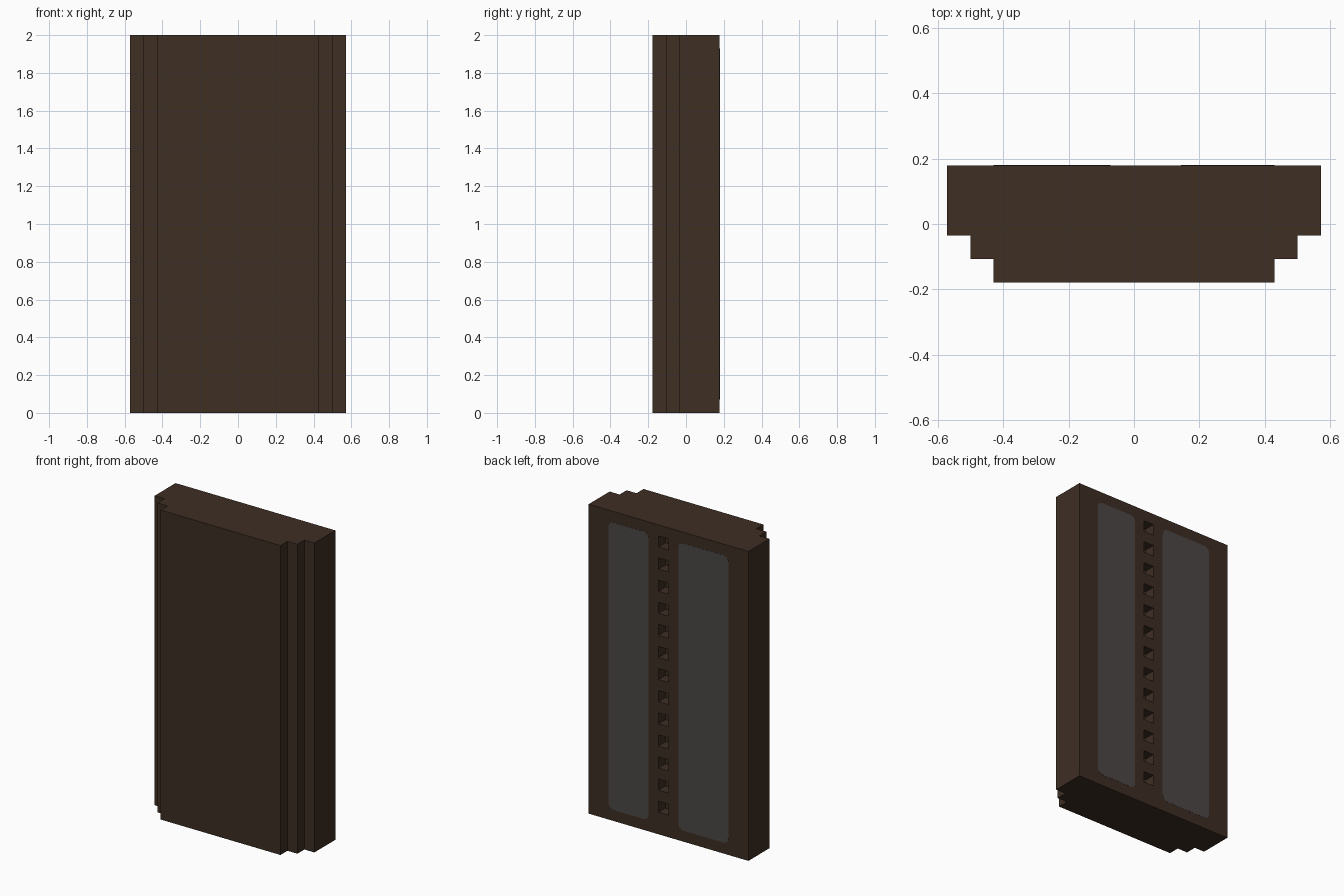
import bpy, bmesh, math

cube = bpy.data.objects.get("Cube")
if cube:
    bpy.data.objects.remove(cube, do_unlink=True)

U = 1 / 14                    # module: the slab is 16 x 5 x 28 modules
BACK = 2.5 * U                # y of the back face


def material(name, rgb):
    m = bpy.data.materials.new(name)
    m.use_nodes = True
    m.diffuse_color = (*rgb, 1)
    m.node_tree.nodes["Principled BSDF"].inputs["Base Color"].default_value = (*rgb, 1)
    return m


brown = material("dark brown", (0.048, 0.0273, 0.0176))
grey = material("dark grey", (0.072, 0.063, 0.061))


def extrude_outline(name, points, offset, mat):
    """Solid made by sweeping a closed outline along offset."""
    bm = bmesh.new()
    face = bm.faces.new([bm.verts.new(p) for p in points])
    swept = bmesh.ops.extrude_face_region(bm, geom=[face])["geom"]
    bmesh.ops.translate(bm, vec=offset,
                        verts=[v for v in swept if isinstance(v, bmesh.types.BMVert)])
    bmesh.ops.recalc_face_normals(bm, faces=bm.faces)
    mesh = bpy.data.meshes.new(name)
    bm.to_mesh(mesh)
    bm.free()
    mesh.materials.append(mat)
    ob = bpy.data.objects.new(name, mesh)
    bpy.context.collection.objects.link(ob)
    return ob


# Slab with two steps down each front edge
half = [(8, 2.5), (8, -0.5), (7, -0.5), (7, -1.5), (6, -1.5), (6, -2.5)]
outline = half + [(-x, y) for x, y in reversed(half)]
slab = extrude_outline("stepped_slab", [(x * U, y * U, 0) for x, y in outline],
                       (0, 0, 28 * U), brown)

# Column of square sockets in the back
bm = bmesh.new()
for i in range(13):
    ret = bmesh.ops.create_cube(bm, size=1)
    bmesh.ops.scale(bm, vec=(U, 2 * U, U), verts=ret["verts"])
    bmesh.ops.translate(bm, vec=(0.5 * U, BACK, (2.5 + 2 * i) * U), verts=ret["verts"])
cut_mesh = bpy.data.meshes.new("socket_cutter")
bm.to_mesh(cut_mesh)
bm.free()
cut_mesh.materials.append(brown)
cutter = bpy.data.objects.new("socket_cutter", cut_mesh)
bpy.context.collection.objects.link(cutter)
cutter.hide_render = True
mod = slab.modifiers.new("sockets", "BOOLEAN")
mod.operation = "DIFFERENCE"
mod.solver = "EXACT"
mod.object = cutter
bpy.context.view_layer.objects.active = slab
bpy.ops.object.modifier_apply(modifier=mod.name)
bpy.data.objects.remove(cutter, do_unlink=True)


# Rounded grey panels on the back, either side of the sockets
def back_panel(name, x0, x1, z0, z1, r=0.5 * U, steps=6):
    corners = [(x1 - r, z1 - r), (x0 + r, z1 - r), (x0 + r, z0 + r), (x1 - r, z0 + r)]
    pts = []
    for k, (cx, cz) in enumerate(corners):
        for s in range(steps + 1):
            a = (k + s / steps) * math.pi / 2
            pts.append((cx + r * math.cos(a), BACK - 0.001, cz + r * math.sin(a)))
    return extrude_outline(name, pts, (0, 0.002, 0), grey)


back_panel("left_back_panel", 2 * U, 6 * U, U, 27 * U)
back_panel("right_back_panel", -6 * U, -U, U, 27 * U)
